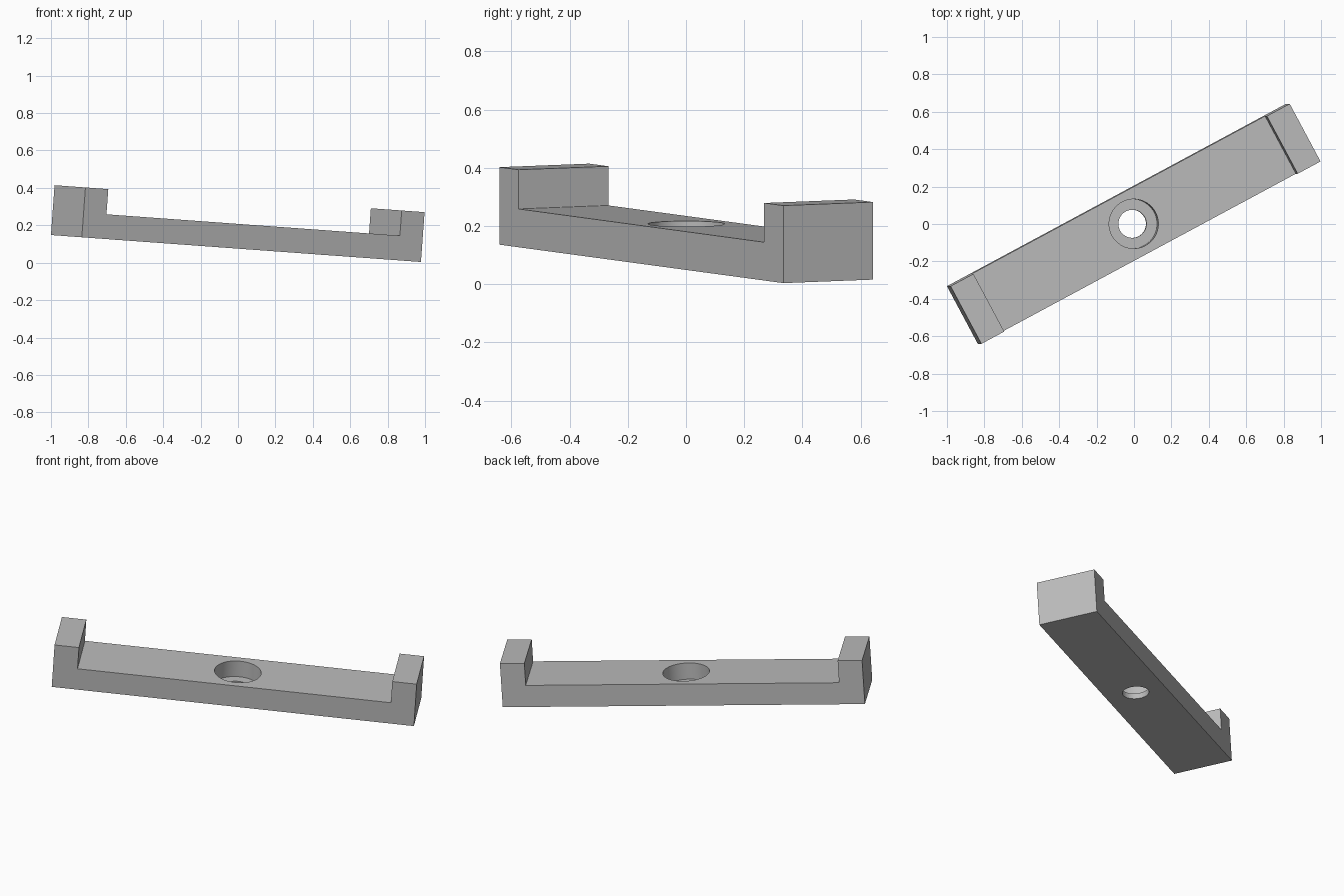
import bpy, bmesh
from mathutils import Matrix, Vector

if "Cube" in bpy.data.objects:
    bpy.data.objects.remove(bpy.data.objects["Cube"])

LENGTH, WIDTH, HEIGHT = 2.063, 0.35, 0.267
FLOOR, POST = 0.132, 0.139        # web thickness, end post length
BORE_R, HOLE_R, LIP = 0.132, 0.075, 0.033

# Tilted frame of the bar: along its length, across it, and up
along = Vector((1.813, 0.975, -0.132)).normalized()
across = Vector((-0.165, 0.31, 0.012))
across = (across - along * across.dot(along)).normalized()
up = along.cross(across)
frame = Matrix((along, across, up)).transposed().to_4x4()
frame.translation = Vector((-0.011, 0.001, 0.076))

grey = bpy.data.materials.new("plain grey")
grey.use_nodes = True
colour = (0.5, 0.5, 0.5, 1)
grey.diffuse_color = colour
grey.node_tree.nodes["Principled BSDF"].inputs["Base Color"].default_value = colour


def add_object(name, bm):
    bmesh.ops.recalc_face_normals(bm, faces=bm.faces)
    mesh = bpy.data.meshes.new(name)
    bm.to_mesh(mesh)
    bm.free()
    mesh.materials.append(grey)
    obj = bpy.data.objects.new(name, mesh)
    bpy.context.collection.objects.link(obj)
    obj.matrix_world = frame
    return obj


def add_cutter(name, radius, low, high):
    bm = bmesh.new()
    bmesh.ops.create_cone(bm, cap_ends=True, segments=64, radius1=radius,
                          radius2=radius, depth=high - low,
                          matrix=Matrix.Translation((0, 0, (low + high) / 2)))
    obj = add_object(name, bm)
    obj.hide_render = True
    return obj


# Bar with an upright post at each end, extruded from its side profile
half, inner = LENGTH / 2, LENGTH / 2 - POST
right = [(half, 0), (half, HEIGHT), (inner, HEIGHT), (inner, FLOOR)]
profile = right + [(-x, z) for x, z in reversed(right)]
bm = bmesh.new()
face = bm.faces.new([bm.verts.new((x, -WIDTH / 2, z)) for x, z in profile])
extruded = bmesh.ops.extrude_face_region(bm, geom=[face])["geom"]
bmesh.ops.translate(bm, vec=(0, WIDTH, 0),
                    verts=[v for v in extruded if isinstance(v, bmesh.types.BMVert)])
bar = add_object("bracket_bar", bm)

# Counterbored hole through the middle
cutters = [add_cutter("bore_cutter", BORE_R, LIP, HEIGHT),
           add_cutter("hole_cutter", HOLE_R, -0.1, HEIGHT)]
for cutter in cutters:
    cut = bar.modifiers.new(cutter.name, "BOOLEAN")
    cut.operation = "DIFFERENCE"
    cut.solver = "EXACT"
    cut.object = cutter

# Apply the cuts, drop the cutters and smooth the round walls
bpy.context.view_layer.update()
bpy.ops.object.select_all(action="DESELECT")
bpy.context.view_layer.objects.active = bar
bar.select_set(True)
for cutter in cutters:
    bpy.ops.object.modifier_apply(modifier=cutter.name)
for cutter in cutters:
    bpy.data.objects.remove(cutter)
bpy.ops.object.shade_smooth_by_angle()
